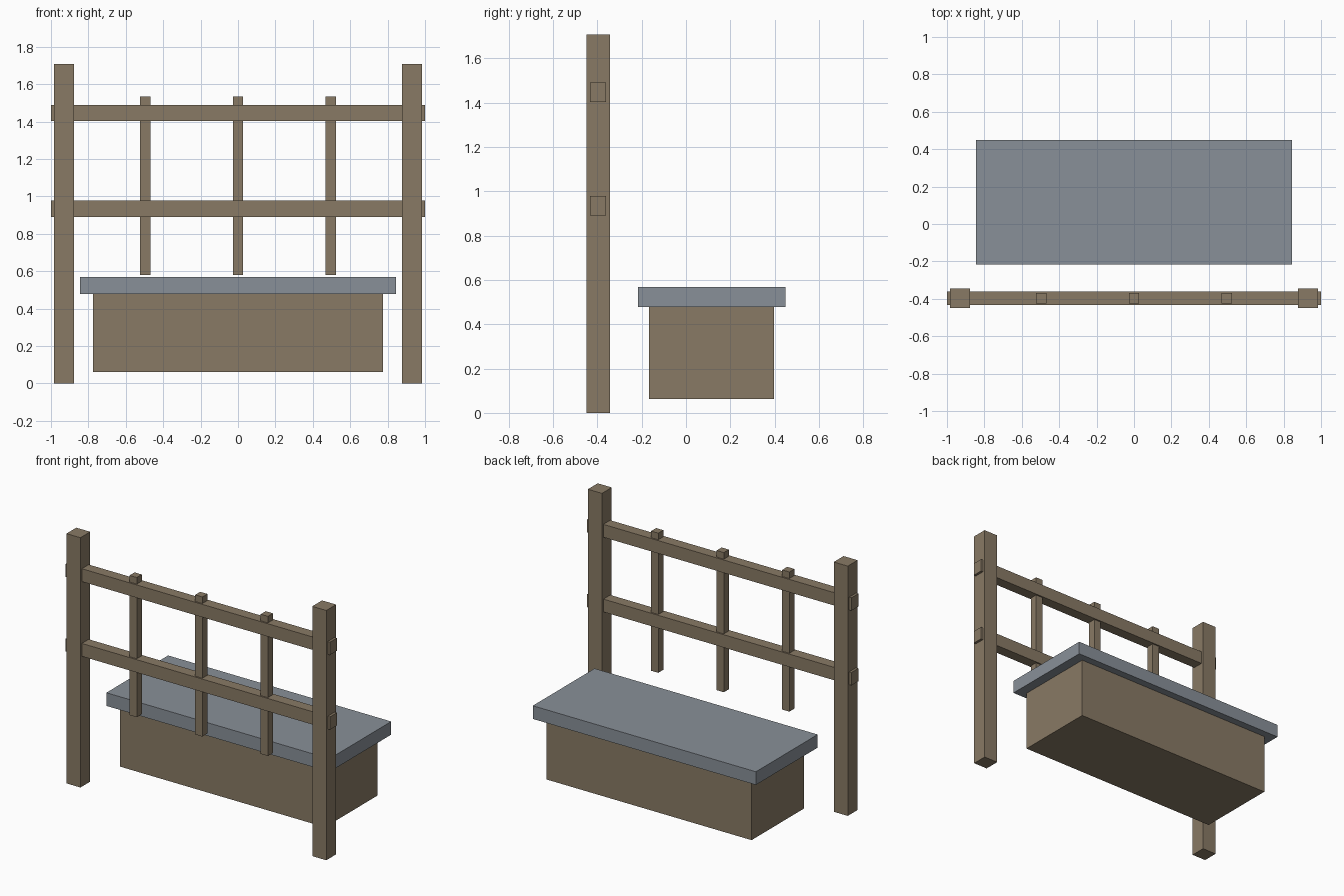
import bpy

if "Cube" in bpy.data.objects:
    bpy.data.objects.remove(bpy.data.objects["Cube"])


def material(name, rgb):
    m = bpy.data.materials.new(name)
    m.diffuse_color = (*rgb, 1.0)
    m.use_nodes = True
    m.node_tree.nodes["Principled BSDF"].inputs["Base Color"].default_value = m.diffuse_color
    return m


wood = material("weathered wood", (0.25, 0.195, 0.13))
stone = material("grey slab", (0.25, 0.28, 0.316))


def box(name, x, y, z, mat):
    """Box from (min, max) ranges on each axis."""
    ranges = (x, y, z)
    bpy.ops.mesh.primitive_cube_add(size=1, location=[(a + b) / 2 for a, b in ranges])
    ob = bpy.context.object
    ob.name = name
    ob.scale = [b - a for a, b in ranges]
    bpy.ops.object.transform_apply(location=False, rotation=False, scale=True)
    ob.data.materials.append(mat)
    return ob


# Upright posts
for side, cx in (("left", -0.93), ("right", 0.93)):
    box(f"{side}_post", (cx - 0.053, cx + 0.053), (-0.45, -0.344), (0, 1.708), wood)

# Horizontal rails running through the posts
for level, cz in (("lower", 0.935), ("upper", 1.446)):
    box(f"{level}_rail", (-1, 1), (-0.434, -0.36), (cz - 0.044, cz + 0.044), wood)

# Thin vertical slats
for i, cx in enumerate((-0.496, 0, 0.496)):
    box(f"slat_{i + 1}", (cx - 0.027, cx + 0.027), (-0.424, -0.37), (0.58, 1.535), wood)

# Trough body and overhanging top slab
box("trough_body", (-0.775, 0.775), (-0.167, 0.398), (0.062, 0.478), wood)
box("top_slab", (-0.844, 0.844), (-0.217, 0.45), (0.478, 0.568), stone)
